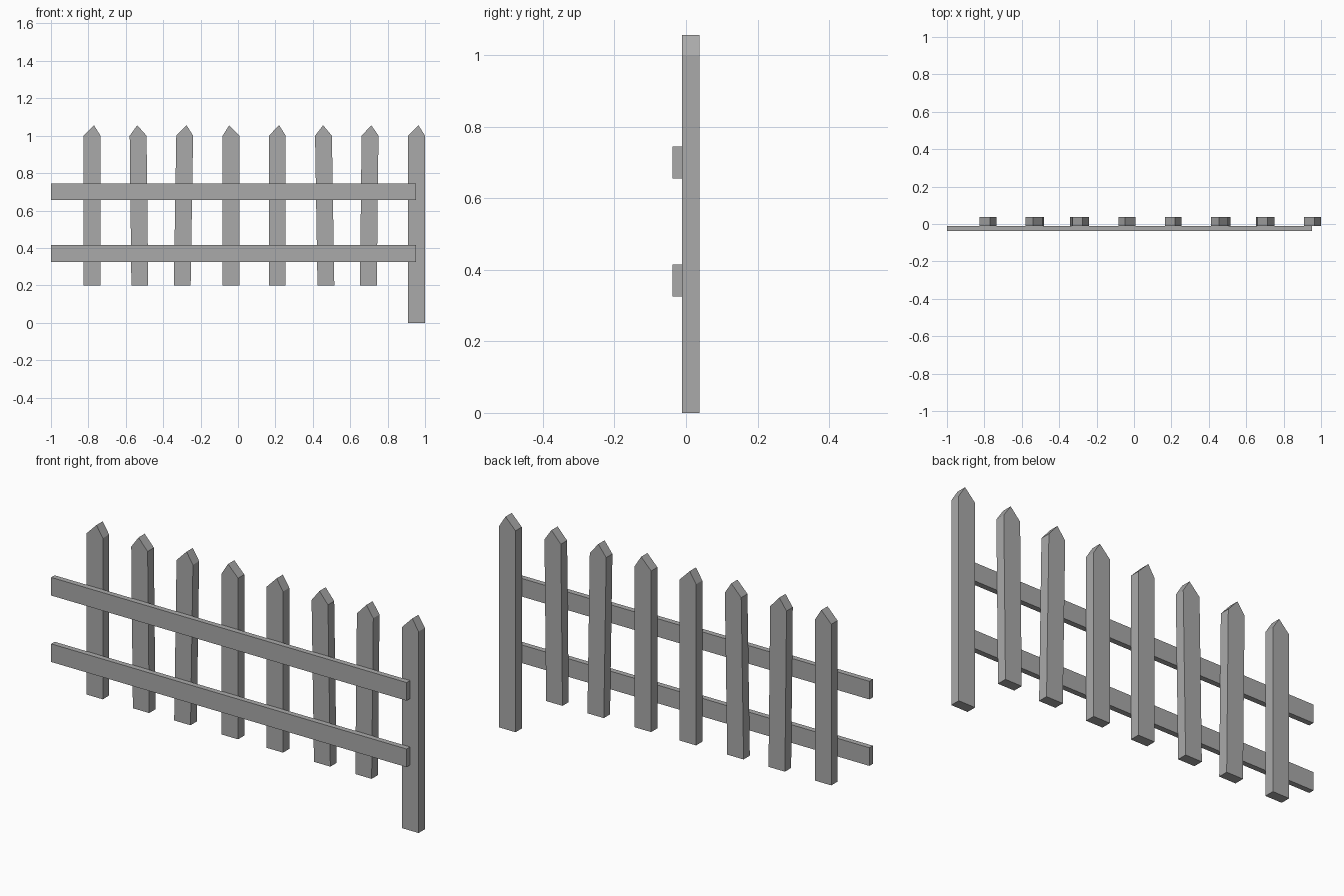
import bpy
import bmesh

cube = bpy.data.objects.get("Cube")
if cube:
    bpy.data.objects.remove(cube)

grey = bpy.data.materials.new("plain grey")
grey.use_nodes = True
GREY = (0.4, 0.4, 0.4, 1)
grey.diffuse_color = GREY
grey.node_tree.nodes["Principled BSDF"].inputs["Base Color"].default_value = GREY


def board(name, profile, y_front, y_back):
    """Extrude an upright x-z outline from front to back."""
    bm = bmesh.new()
    face = bm.faces.new([bm.verts.new((x, y_front, z)) for x, z in profile])
    extruded = bmesh.ops.extrude_face_region(bm, geom=[face])["geom"]
    verts = [v for v in extruded if isinstance(v, bmesh.types.BMVert)]
    bmesh.ops.translate(bm, verts=verts, vec=(0, y_back - y_front, 0))
    bmesh.ops.recalc_face_normals(bm, faces=bm.faces)
    mesh = bpy.data.meshes.new(name)
    bm.to_mesh(mesh)
    bm.free()
    mesh.materials.append(grey)
    obj = bpy.data.objects.new(name, mesh)
    bpy.context.collection.objects.link(obj)
    return obj


FRONT, MIDDLE, BACK = -0.038, -0.011, 0.038
HALF = 0.045
SHOULDER, TIP = 1.0, 1.056


def picket(name, x_bottom, x_top, x_tip, bottom):
    board(name, [(x_bottom - HALF, bottom), (x_bottom + HALF, bottom),
                 (x_top + HALF, SHOULDER), (x_tip, TIP),
                 (x_top - HALF, SHOULDER)], MIDDLE, BACK)


# Pickets: centre at the foot, centre at the shoulder, tip
pickets = [(-0.78, -0.78, -0.77), (-0.525, -0.534, -0.539),
           (-0.298, -0.285, -0.275), (-0.037, -0.037, -0.047),
           (0.21, 0.21, 0.22), (0.47, 0.457, 0.455),
           (0.697, 0.706, 0.713)]
for i, (foot, shoulder, tip) in enumerate(pickets, 1):
    picket(f"picket_{i}", foot, shoulder, tip, 0.2)

# End post reaching the ground
picket("end_post", 0.955, 0.955, 0.965, 0.0)

# Horizontal rails
for name, z in (("lower_rail", 0.37), ("upper_rail", 0.70)):
    board(name, [(-1, z - HALF), (0.953, z - HALF),
                 (0.953, z + HALF), (-1, z + HALF)], FRONT, MIDDLE)
